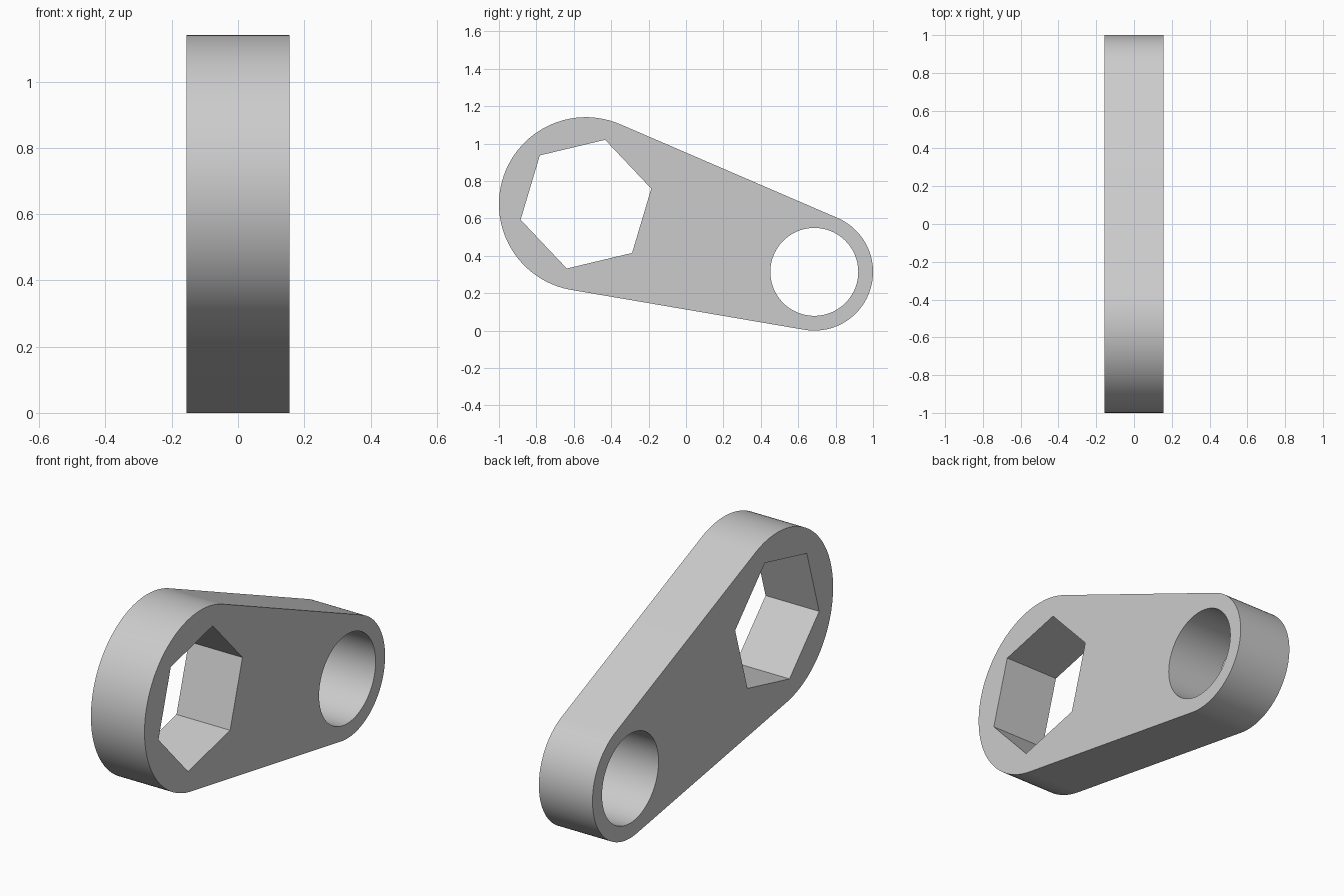
import bpy, bmesh
from math import sin, cos, acos, atan2, hypot, pi, radians

if "Cube" in bpy.data.objects:
    bpy.data.objects.remove(bpy.data.objects["Cube"], do_unlink=True)

HALF = 0.156                               # half the plate thickness
BIG, BIG_R = (-0.535, 0.676), 0.465        # hexagon end (y, z)
SMALL, SMALL_R = (0.686, 0.314), 0.314     # round end (y, z)


def arc(centre, radius, start, end, steps):
    """Points along an arc, both ends included."""
    angles = [start + (end - start) * i / steps for i in range(steps + 1)]
    return [(centre[0] + radius * cos(a), centre[1] + radius * sin(a)) for a in angles]


def ring(centre, radius, sides, start=0.0):
    """Closed regular polygon."""
    return arc(centre, radius, start, start + 2 * pi, sides)[:-1]


# Outer outline: two arcs joined by their common tangents
dy, dz = SMALL[0] - BIG[0], SMALL[1] - BIG[1]
axis = atan2(dz, dy)
spread = acos((BIG_R - SMALL_R) / hypot(dy, dz))
outline = (arc(BIG, BIG_R, axis + spread, axis + 2 * pi - spread, 72)
           + arc(SMALL, SMALL_R, axis - spread, axis + spread, 64))

# Hexagonal socket and round bore
hex_socket = ring(BIG, 0.359, 6, radians(13.4))
round_bore = ring(SMALL, 0.235, 96)

# Fill the profile between the loops, then extrude it across x
bm = bmesh.new()
for loop in (outline, hex_socket, round_bore):
    verts = [bm.verts.new((-HALF, y, z)) for y, z in loop]
    for a, b in zip(verts, verts[1:] + verts[:1]):
        bm.edges.new((a, b))
bmesh.ops.triangle_fill(bm, use_beauty=True, use_dissolve=False, edges=bm.edges[:])
result = bmesh.ops.extrude_face_region(bm, geom=bm.faces[:], use_keep_orig=True)
moved = [g for g in result["geom"] if isinstance(g, bmesh.types.BMVert)]
bmesh.ops.translate(bm, verts=moved, vec=(2 * HALF, 0, 0))
bmesh.ops.recalc_face_normals(bm, faces=bm.faces[:])
mesh = bpy.data.meshes.new("link_arm")
bm.to_mesh(mesh)
bm.free()

# Plain grey metal
grey = bpy.data.materials.new("light_grey")
grey.use_nodes = True
grey.diffuse_color = (0.6, 0.6, 0.6, 1)
grey.node_tree.nodes["Principled BSDF"].inputs["Base Color"].default_value = (0.6, 0.6, 0.6, 1)
mesh.materials.append(grey)

arm = bpy.data.objects.new("link_arm", mesh)
bpy.context.collection.objects.link(arm)
bpy.ops.object.select_all(action="DESELECT")
arm.select_set(True)
bpy.context.view_layer.objects.active = arm
bpy.ops.object.shade_smooth_by_angle(angle=radians(30))
